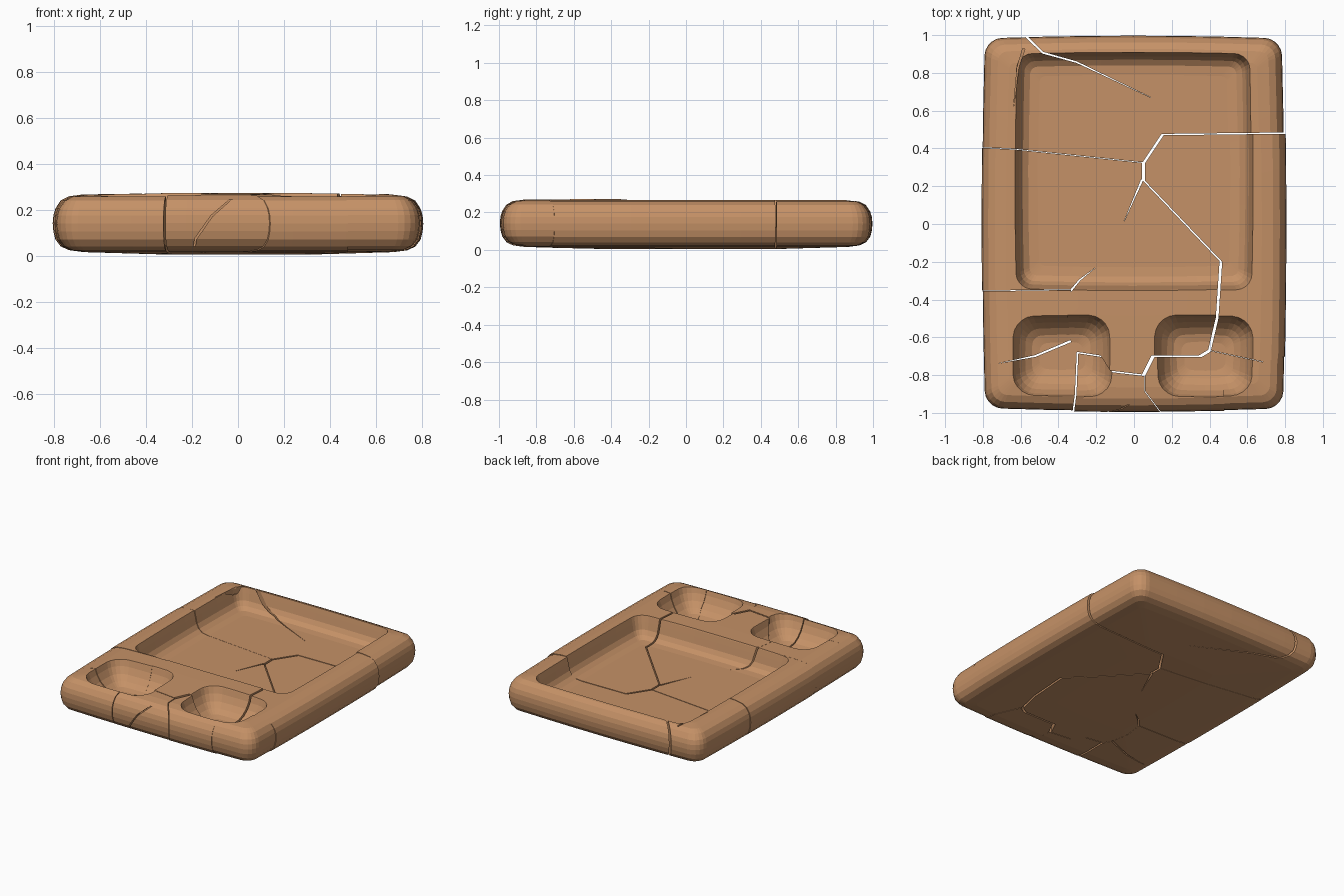
import bpy, bmesh, math
from mathutils import Vector, Matrix

cube = bpy.data.objects.get("Cube")
if cube:
    bpy.data.objects.remove(cube)

stone = bpy.data.materials.new("warm_brown_stone")
stone.use_nodes = True
STONE = (0.56, 0.285, 0.135, 1)
stone.diffuse_color = STONE
stone.node_tree.nodes["Principled BSDF"].inputs["Base Color"].default_value = STONE


def make(name, bm):
    bmesh.ops.recalc_face_normals(bm, faces=bm.faces)
    mesh = bpy.data.meshes.new(name)
    bm.to_mesh(mesh)
    bm.free()
    mesh.materials.append(stone)
    ob = bpy.data.objects.new(name, mesh)
    bpy.context.collection.objects.link(ob)
    return ob


def outline(hx, hy, r, bulge, arc=5, side=6):
    """Rounded rectangle whose sides bow out a little."""
    pts = []
    corners = [(1, 1), (-1, 1), (-1, -1), (1, -1)]
    for i, (sx, sy) in enumerate(corners):
        for k in range(arc + 1):
            a = math.pi / 2 * (i + k / arc)
            pts.append(Vector((sx * (hx - r) + r * math.cos(a),
                               sy * (hy - r) + r * math.sin(a))))
        nx, ny = corners[(i + 1) % 4]
        a = math.pi / 2 * (i + 1)
        end = Vector((nx * (hx - r) + r * math.cos(a), ny * (hy - r) + r * math.sin(a)))
        start = pts[-1]
        pts += [start.lerp(end, k / side) for k in range(1, side)]
    return [(p.x + math.copysign(bulge, p.x) * (1 - (p.y / hy) ** 2) * abs(p.x) / hx,
             p.y + math.copysign(bulge, p.y) * (1 - (p.x / hx) ** 2) * abs(p.y) / hy)
            for p in pts]


def loft(name, cx, cy, hx, hy, r, bulge, profile):
    """Stack of rounded outlines, profile = (inset, height)."""
    bm = bmesh.new()
    rings = []
    for inset, z in profile:
        pts = outline(hx - inset, hy - inset, max(r - inset * 0.6, 0.03), bulge)
        rings.append([bm.verts.new((cx + x, cy + y, z)) for x, y in pts])
    for a, b in zip(rings, rings[1:]):
        for i in range(len(a)):
            j = (i + 1) % len(a)
            bm.faces.new((a[i], a[j], b[j], b[i]))
    bm.faces.new(rings[0])
    bm.faces.new(rings[-1])
    return make(name, bm)


def prism(name, pts, z0=-0.2, z1=0.6):
    bm = bmesh.new()
    low = [bm.verts.new((x, y, z0)) for x, y in pts]
    high = [bm.verts.new((x, y, z1)) for x, y in pts]
    for i in range(len(pts)):
        j = (i + 1) % len(pts)
        bm.faces.new((low[i], low[j], high[j], high[i]))
    bm.faces.new(low)
    bm.faces.new(high)
    return make(name, bm)


def crack(path, width, z0=-0.2, z1=0.6):
    """Thin wedge along a path, tapering to a point."""
    p = [Vector(q) for q in path]
    left, right = [], []
    for i in range(len(p) - 1):
        d = (p[i + 1] - p[max(i - 1, 0)]).normalized()
        n = Vector((-d.y, d.x)) * width / 2 * (1 - 0.6 * i / len(p))
        left.append(p[i] + n)
        right.append(p[i] - n)
    return prism("crack_cutter", left + [p[-1]] + right[::-1], z0, z1)


def boolean(ob, cutter, op="DIFFERENCE"):
    mod = ob.modifiers.new("cut", "BOOLEAN")
    mod.operation = op
    mod.solver = "EXACT"
    mod.object = cutter
    bpy.context.view_layer.update()
    dg = bpy.context.evaluated_depsgraph_get()
    mesh = bpy.data.meshes.new_from_object(ob.evaluated_get(dg))
    ob.modifiers.clear()
    ob.data = mesh


def discard(ob):
    bpy.data.objects.remove(ob)


# Slab with rounded edges and a faintly domed top and bottom
slab = loft("slab", 0, 0, 0.785, 0.975, 0.09, 0.015, [
    (0.5, 0.005), (0.13, 0.016), (0.07, 0.024), (0.035, 0.04), (0.012, 0.07),
    (0.003, 0.105), (0, 0.14), (0.003, 0.175), (0.012, 0.205), (0.035, 0.24),
    (0.07, 0.258), (0.13, 0.266), (0.5, 0.272)])

# Large tray and two small wells
WELL = [(-0.02, 0.31), (0, 0.265), (0.012, 0.225), (0.035, 0.18),
        (0.065, 0.145), (0.1, 0.12), (0.14, 0.11)]
TRAY = [(-0.02, 0.31), (0, 0.265), (0.01, 0.225), (0.022, 0.175),
        (0.04, 0.145), (0.07, 0.125), (0.12, 0.12)]
for cutter in (loft("tray_cutter", 0, 0.275, 0.615, 0.62, 0.08, 0.008, TRAY),
               loft("well_cutter", -0.38, -0.7, 0.25, 0.205, 0.1, 0.008, WELL),
               loft("well_cutter", 0.37, -0.7, 0.245, 0.205, 0.1, 0.008, WELL)):
    boolean(slab, cutter)
    discard(cutter)

# Hairline cracks that stop inside the stone
for path, width in (
        ([(-0.62, 1.04), (-0.48, 0.9), (-0.3, 0.85), (0.12, 0.65)], 0.012),
        ([(0.05, 0.23), (-0.05, 0.0)], 0.012),
        ([(-0.33, -0.36), (-0.28, -0.3), (-0.19, -0.23)], 0.01),
        ([(-0.33, -0.62), (-0.52, -0.7), (-0.72, -0.74)], 0.012)):
    cutter = crack(path, width)
    boolean(slab, cutter)
    discard(cutter)

# Shallow cracks on the rim and the front edge
rim = crack([(-0.58, 0.92), (-0.61, 0.82), (-0.635, 0.6)], 0.012, 0.22, 0.4)
chip = crack([(-0.2, 0.0), (-0.19, 0.07), (-0.12, 0.17), (-0.04, 0.24), (0.05, 0.275)],
             0.01, 0.95, 1.1)
chip.data.transform(Matrix.Rotation(math.pi / 2, 4, "X"))
for cutter in (rim, chip):
    boolean(slab, cutter)
    discard(cutter)

# Fracture lines shared by neighbouring fragments
ACROSS_LEFT = [(-1, 0.41), (-0.62, 0.39), (0.05, 0.32)]
ACROSS_RIGHT = [(0.05, 0.32), (0.15, 0.47), (1, 0.48)]
DIAGONAL = [(0.05, 0.32), (0.05, 0.23), (0.46, -0.2), (0.44, -0.5), (0.4, -0.67)]
CORNER = [(0.4, -0.67), (0.68, -0.73), (1, -0.65)]
WELL_RIGHT = [(0.4, -0.67), (0.35, -0.7), (0.1, -0.7), (0.05, -0.8)]
BRIDGE = [(0.05, -0.8), (-0.12, -0.78), (-0.17, -0.7), (-0.3, -0.68)]
WELL_LEFT = [(-0.3, -0.68), (-0.33, -0.62), (-0.35, -0.48), (-0.33, -0.35), (-1, -0.36)]
FOOT_LEFT = [(-0.3, -0.68), (-0.31, -0.9), (-0.35, -1.2)]
FOOT_MID = [(0.05, -0.8), (0.05, -0.88), (0.14, -1), (0.16, -1.2)]
FOOT_RIGHT = [(0.4, -0.67), (0.47, -0.85), (0.47, -1.2)]


def region(*lines):
    pts = []
    for line in lines:
        for p in line:
            if p not in pts:
                pts.append(p)
    return pts


def back(line):
    return line[::-1]


# Each fragment: outline and the small drift that opens the cracks
FRAGMENTS = {
    "back_fragment": (region(ACROSS_LEFT, ACROSS_RIGHT, [(1, 1.2), (-1, 1.2)]),
                      (-0.004, 0.007, 0)),
    "right_fragment": (region(back(ACROSS_RIGHT), DIAGONAL, CORNER), (0.007, 0, 0)),
    "left_fragment": (region(ACROSS_LEFT, DIAGONAL, WELL_RIGHT, BRIDGE, WELL_LEFT),
                      (-0.007, 0.004, 0.001)),
    "front_left_fragment": (region(back(WELL_LEFT), FOOT_LEFT, [(-1, -1.2)]),
                            (-0.003, 0.001, 0)),
    "front_middle_fragment": (region(back(BRIDGE), FOOT_MID, back(FOOT_LEFT)),
                              (0.005, -0.005, 0.003)),
    "front_inner_fragment": (region(back(WELL_RIGHT), FOOT_RIGHT, back(FOOT_MID)),
                             (0.009, -0.004, 0)),
    "front_right_fragment": (region(CORNER, [(1, -1.2)], back(FOOT_RIGHT)),
                             (0.003, -0.001, 0.002)),
}
for name, (pts, drift) in FRAGMENTS.items():
    piece = bpy.data.objects.new(name, slab.data.copy())
    bpy.context.collection.objects.link(piece)
    cell = prism("cell_cutter", pts)
    boolean(piece, cell, "INTERSECT")
    discard(cell)
    piece.location = drift
discard(slab)
